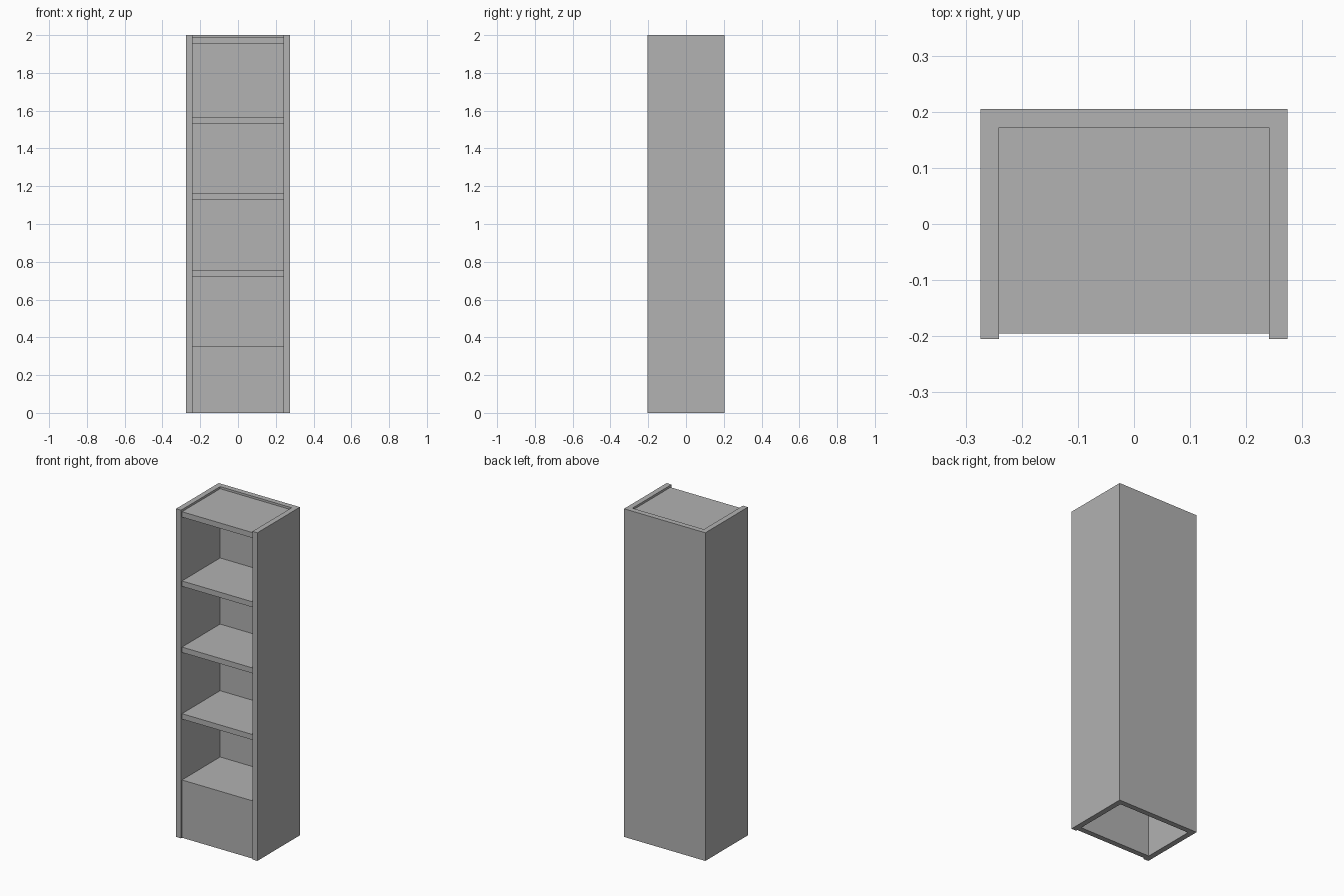
import bpy
import bmesh
from mathutils import Vector

cube = bpy.data.objects.get("Cube")
if cube:
    bpy.data.objects.remove(cube, do_unlink=True)

# Main dimensions
HALF_W, HALF_D, HEIGHT = 0.274, 0.205, 2.0
BOARD = 0.033
INNER_W = HALF_W - BOARD
BACK_Y = HALF_D - BOARD
SHELF_FRONT = -0.195
BASE_TOP = 0.352

grey = bpy.data.materials.new("plain grey")
grey.use_nodes = True
colour = (0.445, 0.445, 0.445, 1)
grey.diffuse_color = colour
grey.node_tree.nodes["Principled BSDF"].inputs["Base Color"].default_value = colour


def extrude_profile(name, points, direction):
    """Sweep a closed flat outline along a direction into a solid."""
    bm = bmesh.new()
    face = bm.faces.new([bm.verts.new(p) for p in points])
    swept = bmesh.ops.extrude_face_region(bm, geom=[face], use_keep_orig=True)
    moved = [g for g in swept["geom"] if isinstance(g, bmesh.types.BMVert)]
    bmesh.ops.translate(bm, verts=moved, vec=Vector(direction))
    bmesh.ops.recalc_face_normals(bm, faces=bm.faces)
    mesh = bpy.data.meshes.new(name)
    bm.to_mesh(mesh)
    bm.free()
    mesh.materials.append(grey)
    obj = bpy.data.objects.new(name, mesh)
    bpy.context.collection.objects.link(obj)
    return obj


# Sides and back: one U-shaped case, open at the front, top and bottom
half = [(HALF_W, HALF_D), (HALF_W, -HALF_D), (INNER_W, -HALF_D), (INNER_W, BACK_Y)]
outline = half + [(-x, y) for x, y in reversed(half)]
extrude_profile("case", [(x, y, 0) for x, y in outline], (0, 0, HEIGHT))

# Base: lowest shelf and kick panel as one L-shaped section, hollow beneath
panel_back = SHELF_FRONT + BOARD
section = [(SHELF_FRONT, 0), (SHELF_FRONT, BASE_TOP), (BACK_Y, BASE_TOP),
           (BACK_Y, BASE_TOP - BOARD), (panel_back, BASE_TOP - BOARD), (panel_back, 0)]
extrude_profile("base", [(-INNER_W, y, z) for y, z in section], (2 * INNER_W, 0, 0))

# Shelves and the sunken top board
boards = {"lower_shelf": 0.756, "middle_shelf": 1.162, "upper_shelf": 1.565, "top_board": 1.987}
for name, top in boards.items():
    z = top - BOARD
    rect = [(-INNER_W, SHELF_FRONT, z), (INNER_W, SHELF_FRONT, z),
            (INNER_W, BACK_Y, z), (-INNER_W, BACK_Y, z)]
    extrude_profile(name, rect, (0, 0, BOARD))
